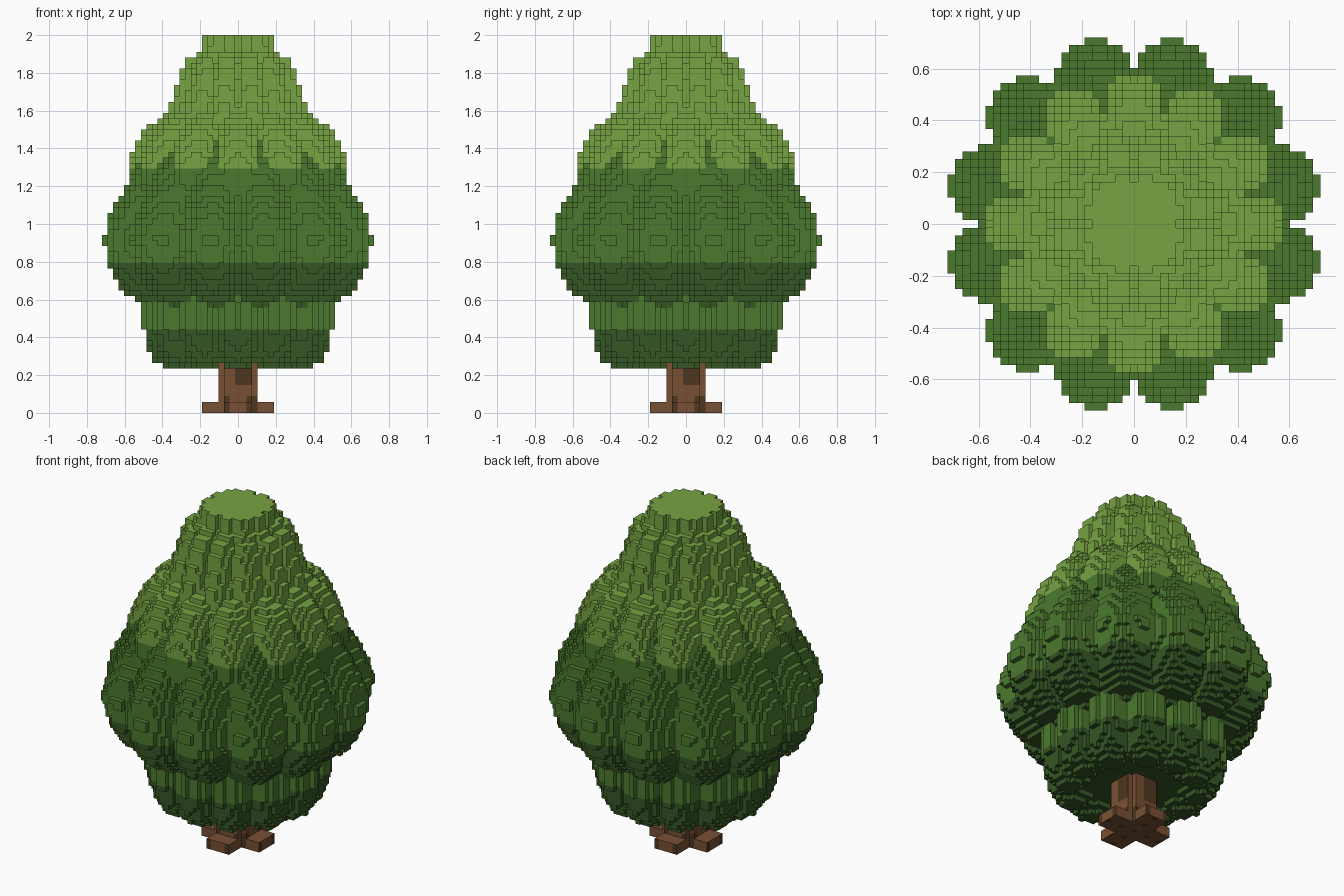
import bpy, bmesh
from math import cos, sin, radians, hypot
from mathutils import Vector

cube = bpy.data.objects.get("Cube")
if cube:
    bpy.data.objects.remove(cube, do_unlink=True)

S = 2 / 68          # block size
HALF, HIGH = 25, 68


def material(name, rgb):
    lin = [((c / 255 + 0.055) / 1.055) ** 2.4 for c in rgb] + [1]
    m = bpy.data.materials.new(name)
    m.use_nodes = True
    m.diffuse_color = lin
    bsdf = m.node_tree.nodes["Principled BSDF"]
    bsdf.inputs["Base Color"].default_value = lin
    bsdf.inputs["Roughness"].default_value = 0.9
    return m


LIGHT = material("light leaf green", (118, 164, 66))
MID = material("mid leaf green", (75, 121, 46))
DARK = material("dark leaf green", (53, 86, 36))
BARK = material("bark brown", (120, 80, 52))
BARK_DARK = material("dark bark brown", (78, 54, 30))

# Foliage tiers: (height, lobe tip radius) profile, lobe offset in degrees,
# colour change height, upper and lower colour, height where the core starts
TIERS = {
    "top_foliage": ([(1.4, .3), (1.5, .38), (1.6, .375), (1.7, .345), (1.8, .32),
                     (1.87, .28), (1.92, .21), (2, .2)], 15, 0, LIGHT, LIGHT, 0),
    "upper_foliage": ([(1.0, .3), (1.05, .48), (1.12, .55), (1.2, .58), (1.3, .585),
                       (1.4, .55), (1.5, .5), (1.56, .42), (1.62, .3)], 0, 1.3, LIGHT, MID, 0),
    "middle_foliage": ([(.56, .42), (.6, .56), (.65, .63), (.7, .67), (.78, .705),
                        (.92, .735), (1.03, .705), (1.1, .67), (1.2, .61), (1.3, .56),
                        (1.4, .49), (1.5, .4), (1.56, .3)], 15, .79, MID, DARK, 0),
    "lower_foliage": ([(.23, .385), (.26, .425), (.3, .46), (.36, .48), (.43, .5),
                       (.6, .5), (.7, .48), (.75, .4)], 0, .43, MID, DARK, .285),
}


def radius_at(profile, z):
    for (z0, r0), (z1, r1) in zip(profile, profile[1:]):
        if z0 <= z <= z1:
            return r0 + (r1 - r0) * (z - z0) / (z1 - z0)
    return 0


def tier_cells(profile, offset, core_z):
    """Blocks inside a ring of twelve round lobes at every level."""
    cells = set()
    for k in range(HIGH):
        z = (k + .5) * S
        tip = radius_at(profile, z)
        if not tip:
            continue
        centre, lobe = tip * .79, tip * .21
        if z < core_z:              # lobes hang free below the core
            centre = .35
            lobe = tip - centre
        ring = [(centre * cos(radians(offset + 30 * n)),
                 centre * sin(radians(offset + 30 * n))) for n in range(12)]
        for i in range(-HALF, HALF + 1):
            for j in range(-HALF, HALF + 1):
                x, y = i * S, j * S
                d = hypot(x, y)
                if d > tip + S:
                    continue
                if (d < centre * .97 and z >= core_z) or any(
                        hypot(x - a, y - b) <= lobe for a, b in ring):
                    cells.add((i, j, k))
    return cells


def trunk_cells():
    """Rounded column standing on a cross-shaped foot."""
    cells = set()
    for k in range(11):
        for i in range(-6, 7):
            for j in range(-6, 7):
                a, b = abs(i), abs(j)
                column = max(a, b) <= 3 and a + b <= 5
                foot = k < 2 and min(a, b) <= 2
                if column or foot:
                    cells.add((i, j, k))
    return cells


DIRECTIONS = [Vector(d) for d in ((1, 0, 0), (-1, 0, 0), (0, 1, 0),
                                  (0, -1, 0), (0, 0, 1), (0, 0, -1))]


def build(name, cells, filled, mats, pick):
    """Make a mesh from the outward faces of the blocks."""
    bm = bmesh.new()
    corners = {}

    def corner(p):
        key = tuple(round(2 * c) for c in p)
        if key not in corners:
            corners[key] = bm.verts.new(p * S)
        return corners[key]

    for cell in sorted(cells):
        middle = Vector(cell) + Vector((0, 0, .5))
        for n in DIRECTIONS:
            if tuple(int(c + d) for c, d in zip(cell, n)) in filled:
                continue
            u = Vector((n.y, n.z, n.x))
            v = n.cross(u)
            face = bm.faces.new([corner(middle + (n + u * a + v * b) / 2)
                                 for a, b in ((-1, -1), (1, -1), (1, 1), (-1, 1))])
            face.material_index = pick(middle, n)
    mesh = bpy.data.meshes.new(name)
    bm.to_mesh(mesh)
    bm.free()
    for m in mats:
        mesh.materials.append(m)
    bpy.context.collection.objects.link(bpy.data.objects.new(name, mesh))


def bark_pick(p, n):
    """Dark bark patches, the same on each of the four sides."""
    if n.z:
        return int(n.z < 0 and p.x % 3 == 0 and p.y % 3 == 0)
    across = p.x * -n.y + p.y * n.x
    high = p.z > 5 and 0 <= across <= 2
    low = p.z < 3 and across in (-2, 2, 3)
    return int(high or low)


# Upper tiers claim shared blocks first
parts, filled = {}, set()
for name, (profile, offset, split, high, low, core_z) in TIERS.items():
    parts[name] = tier_cells(profile, offset, core_z) - filled
    filled |= parts[name]
parts["trunk"] = trunk_cells() - filled
filled |= parts["trunk"]

for name, (profile, offset, split, high, low, core_z) in TIERS.items():
    build(name, parts[name], filled, [high, low],
          lambda p, n, s=split: int(p.z * S < s))
build("trunk", parts["trunk"], filled, [BARK, BARK_DARK], bark_pick)
